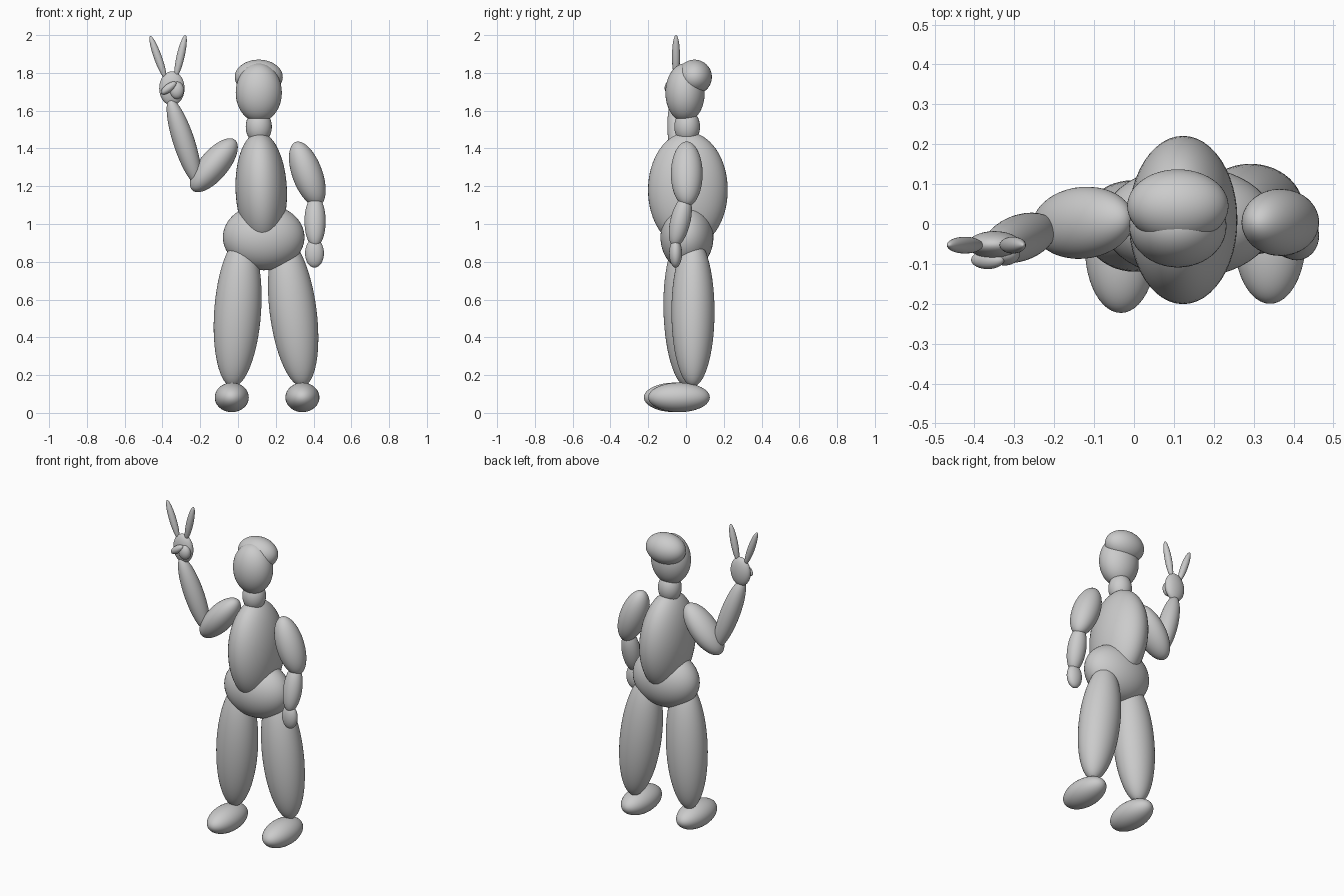
import bpy
from mathutils import Vector


def ellipsoid(name, center, radii, axis=(0, 0, 1)):
    """Smooth ellipsoid whose local z points along axis."""
    bpy.ops.mesh.primitive_uv_sphere_add(segments=48, ring_count=32)
    ob = bpy.context.object
    ob.name = name
    ob.location = center
    ob.scale = radii
    ob.rotation_mode = 'QUATERNION'
    ob.rotation_quaternion = Vector((0, 0, 1)).rotation_difference(Vector(axis).normalized())
    bpy.ops.object.shade_smooth()
    return ob


# head and trunk
ellipsoid("head", (0.11, -0.005, 1.695), (0.122, 0.104, 0.155))
ellipsoid("hair", (0.11, 0.045, 1.778), (0.127, 0.092, 0.092))
ellipsoid("neck", (0.11, 0.006, 1.515), (0.069, 0.068, 0.09))
ellipsoid("torso", (0.123, 0.01, 1.18), (0.136, 0.211, 0.306), (-0.04, 0, 1))
ellipsoid("pelvis", (0.136, 0.005, 0.93), (0.216, 0.14, 0.175))

# legs and feet: side, leg centre, leg axis, foot centre
for side, leg, axis, foot in (
    ("right", (-0.002, -0.005, 0.535), (0.07, -0.03, 1), (-0.033, -0.06, 0.082)),
    ("left", (0.292, 0.037, 0.535), (-0.13, 0.0, 1), (0.341, -0.037, 0.082)),
):
    ellipsoid(side + "_leg", leg, (0.124, 0.114, 0.398), axis)
    ellipsoid(side + "_foot", foot, (0.09, 0.163, 0.078))

# lowered arm
ellipsoid("left_upper_arm", (0.367, 0.004, 1.265), (0.08, 0.084, 0.18), (-0.364, 0, 1))
ellipsoid("left_forearm", (0.408, -0.03, 1.015), (0.056, 0.053, 0.14), (0, 0.24, 1))
ellipsoid("left_hand", (0.405, -0.055, 0.845), (0.05, 0.034, 0.076))

# raised arm
ellipsoid("right_upper_arm", (-0.128, 0.003, 1.311), (0.077, 0.09, 0.175), (0.643, 0.06, 0.766))
ellipsoid("right_forearm", (-0.286, -0.035, 1.435), (0.057, 0.058, 0.24), (-0.31, -0.11, 0.95))
ellipsoid("right_hand", (-0.35, -0.052, 1.718), (0.067, 0.034, 0.09))

# raised fingers in a V, curled fingers and thumb
ellipsoid("index_finger", (-0.304, -0.053, 1.888), (0.021, 0.021, 0.115), (0.23, 0, 1))
ellipsoid("middle_finger", (-0.424, -0.053, 1.882), (0.021, 0.021, 0.12), (-0.36, 0, 1))
ellipsoid("curled_fingers", (-0.324, -0.075, 1.708), (0.038, 0.029, 0.046))
ellipsoid("thumb", (-0.367, -0.09, 1.72), (0.022, 0.023, 0.049), (0.8, 0, 0.6))
